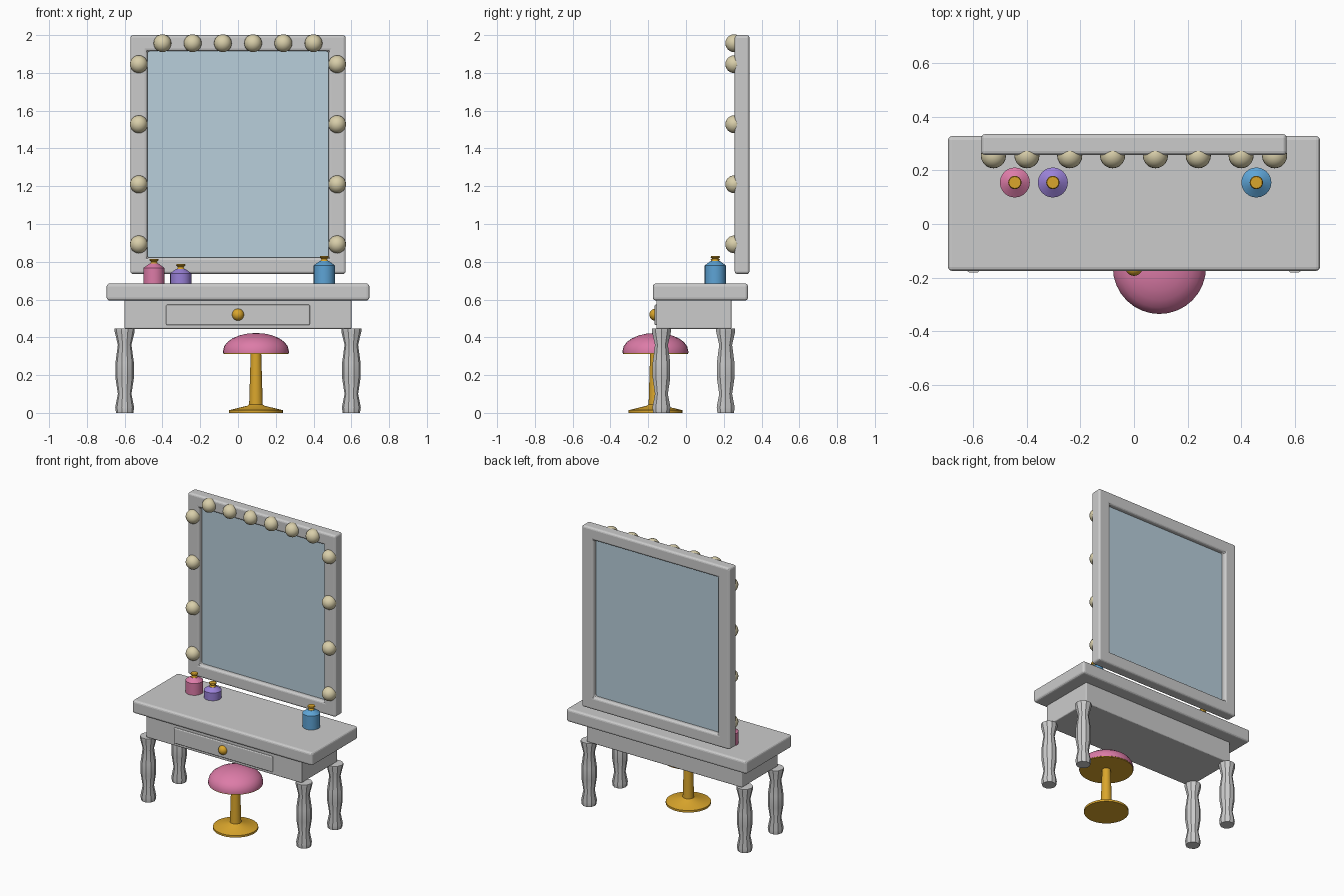
import bpy, bmesh, math
from mathutils import Vector

cube = bpy.data.objects.get("Cube")
if cube:
    bpy.data.objects.remove(cube, do_unlink=True)


def material(name, r, g, b):
    m = bpy.data.materials.new(name)
    m.use_nodes = True
    m.diffuse_color = (r, g, b, 1)
    m.node_tree.nodes["Principled BSDF"].inputs["Base Color"].default_value = (r, g, b, 1)
    return m


GREY = material("painted grey", 0.60, 0.60, 0.60)
GLASS = material("mirror blue", 0.48, 0.62, 0.71)
CREAM = material("bulb cream", 0.69, 0.62, 0.40)
GOLD = material("gold", 0.70, 0.38, 0.025)
PINK = material("pink", 0.72, 0.20, 0.39)
PURPLE = material("purple", 0.32, 0.22, 0.68)
BLUE = material("blue", 0.11, 0.37, 0.67)


def finish(name, bm, mat, loc=(0, 0, 0), bevel=0, smooth=True):
    bmesh.ops.recalc_face_normals(bm, faces=bm.faces)
    mesh = bpy.data.meshes.new(name)
    bm.to_mesh(mesh)
    bm.free()
    mesh.materials.append(mat)
    ob = bpy.data.objects.new(name, mesh)
    ob.location = loc
    bpy.context.collection.objects.link(ob)
    if bevel:
        mod = ob.modifiers.new("rounded edges", "BEVEL")
        mod.width = bevel
        mod.segments = 3
    if smooth:
        bpy.ops.object.select_all(action="DESELECT")
        ob.select_set(True)
        bpy.context.view_layer.objects.active = ob
        bpy.ops.object.shade_smooth_by_angle(angle=math.radians(32))
    return ob


def box(name, lo, hi, mat, bevel=0):
    lo, hi = Vector(lo), Vector(hi)
    bm = bmesh.new()
    bmesh.ops.create_cube(bm, size=1)
    bmesh.ops.scale(bm, vec=hi - lo, verts=bm.verts)
    return finish(name, bm, mat, (lo + hi) / 2, bevel, smooth=False)


def lathe(name, profile, mat, loc, sides=24):
    """Turn a (radius, height) profile around the vertical axis."""
    bm = bmesh.new()
    vs = [bm.verts.new((r, 0, z)) for r, z in profile]
    es = [bm.edges.new(pair) for pair in zip(vs, vs[1:])]
    bmesh.ops.spin(bm, geom=vs + es, cent=(0, 0, 0), axis=(0, 0, 1),
                   angle=math.tau, steps=sides)
    bmesh.ops.remove_doubles(bm, verts=bm.verts, dist=1e-4)
    return finish(name, bm, mat, loc)


def ball(name, radius, mat, loc):
    bm = bmesh.new()
    bmesh.ops.create_uvsphere(bm, u_segments=20, v_segments=12, radius=radius)
    return finish(name, bm, mat, loc)


# Table
box("table_top", (-0.695, -0.175, 0.595), (0.695, 0.328, 0.685), GREY, 0.015)
box("drawer_case", (-0.60, -0.157, 0.445), (0.60, 0.24, 0.60), GREY, 0.007)
box("drawer_front", (-0.38, -0.166, 0.465), (0.38, -0.14, 0.573), GREY, 0.006)
ball("drawer_knob", 0.032, GOLD, (0, -0.162, 0.52))

# Turned legs
leg = [(0, 0), (0.046, 0), (0.05, 0.03), (0.036, 0.10), (0.049, 0.185),
       (0.049, 0.265), (0.036, 0.36), (0.053, 0.43), (0.053, 0.446), (0, 0.446)]
for side, x in (("right", -0.60), ("left", 0.60)):
    for end, y in (("front", -0.13), ("back", 0.21)):
        lathe(f"{end}_{side}_leg", leg, GREY, (x, y, 0), 10)

# Mirror frame: rectangular ring extruded backwards
bm = bmesh.new()


def rectangle(x, z0, z1):
    return [bm.verts.new(p) for p in ((-x, 0.258, z0), (x, 0.258, z0),
                                      (x, 0.258, z1), (-x, 0.258, z1))]


outer, inner = rectangle(0.57, 0.735, 2.0), rectangle(0.48, 0.822, 1.915)
for i in range(4):
    j = (i + 1) % 4
    bm.faces.new((outer[i], outer[j], inner[j], inner[i]))
ring = bmesh.ops.extrude_face_region(bm, geom=bm.faces[:], use_keep_orig=True)
moved = [g for g in ring["geom"] if isinstance(g, bmesh.types.BMVert)]
bmesh.ops.translate(bm, vec=(0, 0.078, 0), verts=moved)
finish("mirror_frame", bm, GREY, bevel=0.014, smooth=False)
box("mirror_glass", (-0.485, 0.289, 0.817), (0.485, 0.305, 1.92), GLASS)

# Light bulbs along the top and both sides of the frame
for i in range(6):
    ball(f"top_bulb_{i + 1}", 0.047, CREAM, (-0.40 + 0.16 * i, 0.255, 1.957))
for side, x in (("right", -0.525), ("left", 0.525)):
    for i in range(4):
        ball(f"{side}_bulb_{i + 1}", 0.047, CREAM, (x, 0.255, 0.892 + 0.318 * i))

# Perfume bottles with gold stoppers
for colour, mat, x, wall in (("pink", PINK, -0.445, 0.083),
                             ("purple", PURPLE, -0.303, 0.055),
                             ("blue", BLUE, 0.457, 0.097)):
    at = (x, 0.155, 0.684)
    neck = wall + 0.023
    lathe(f"{colour}_bottle", [(0, 0), (0.056, 0), (0.056, wall),
                               (0.024, neck), (0, neck)], mat, at)
    lathe(f"{colour}_bottle_stopper",
          [(0, neck - 0.004), (0.022, neck - 0.004), (0.015, neck + 0.010),
           (0.025, neck + 0.020), (0.022, neck + 0.026), (0, neck + 0.026)], GOLD, at, 16)

# Stool: flared gold stand with seat plate, domed cushion
stool = (0.095, -0.162, 0)
lathe("stool_stand", [(0, 0), (0.143, 0), (0.143, 0.014), (0.045, 0.038),
                      (0.036, 0.045), (0.028, 0.312), (0.172, 0.312),
                      (0.172, 0.317), (0, 0.317)], GOLD, stool, 32)
dome = [(0, 0.317), (0.174, 0.317)]
for i in range(7):
    a = math.radians(15 * i)
    dome.append((0.174 * math.cos(a), 0.328 + 0.095 * math.sin(a)))
lathe("stool_cushion", dome, PINK, stool, 32)
